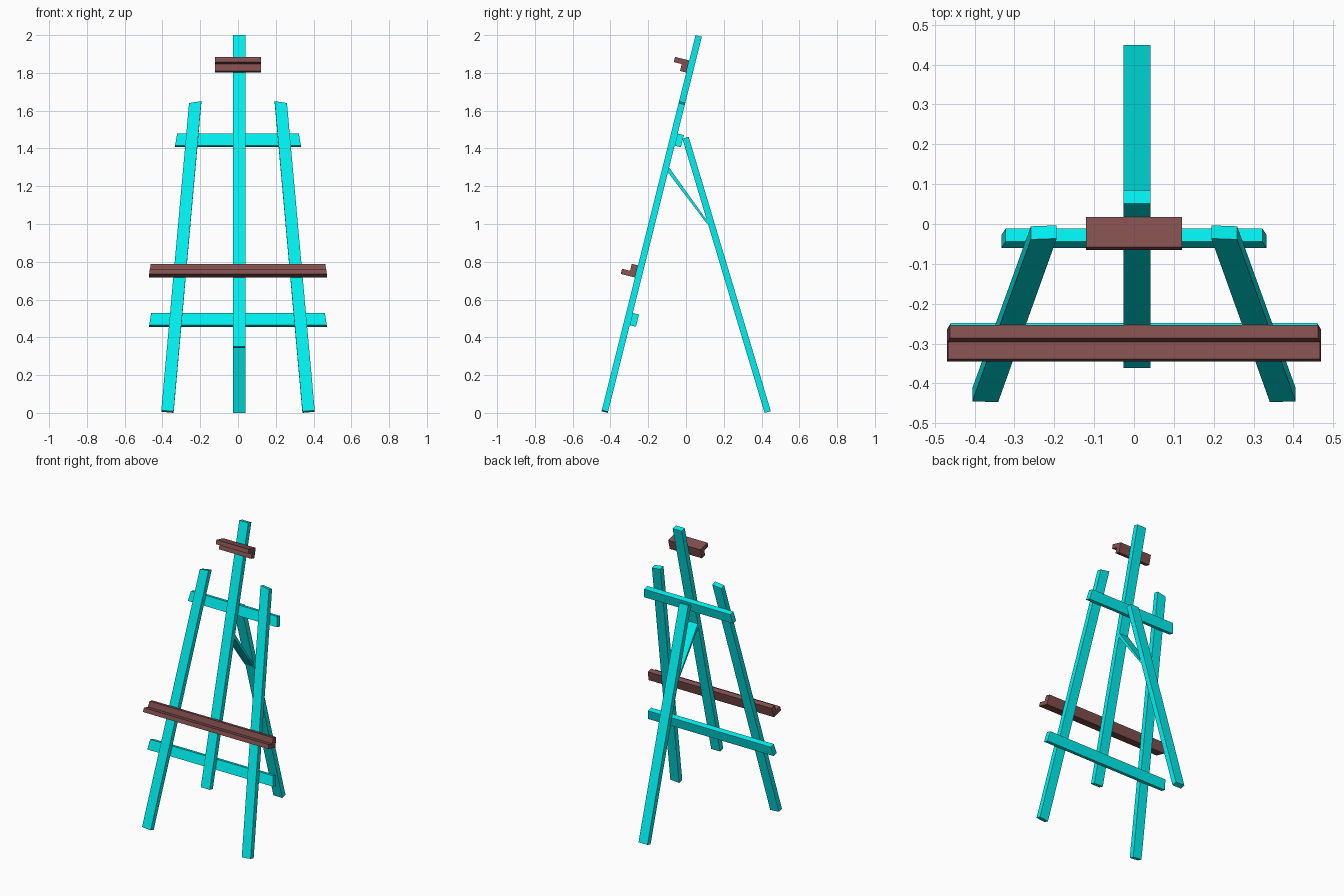
import bpy, bmesh, math
from mathutils import Vector

if "Cube" in bpy.data.objects:
    bpy.data.objects.remove(bpy.data.objects["Cube"])

LEAN = math.atan(0.25)
S, C = math.sin(LEAN), math.cos(LEAN)
Y0 = -0.449       # front plane of the frame at floor level
T = 0.034         # board thickness
MAST_X = (-0.026, 0.041)


def material(name, color):
    m = bpy.data.materials.new(name)
    m.diffuse_color = color
    m.use_nodes = True
    m.node_tree.nodes["Principled BSDF"].inputs["Base Color"].default_value = m.diffuse_color
    return m


TEAL = material("cyan_paint", (0.0, 0.88, 0.88, 1))
BROWN = material("brown_wood", (0.23, 0.08, 0.08, 1))


def lean(x, u, n):
    """Frame coordinates: u up along the lean, n out of the front face."""
    return Vector((x, Y0 + u * S - n * C, u * C + n * S))


def prism(name, ring_a, ring_b, mat):
    """Solid between two matching outlines."""
    bm = bmesh.new()
    a = [bm.verts.new(p) for p in ring_a]
    b = [bm.verts.new(p) for p in ring_b]
    bm.faces.new(a)
    bm.faces.new(b[::-1])
    for i in range(len(a)):
        j = (i + 1) % len(a)
        bm.faces.new((a[j], a[i], b[i], b[j]))
    bmesh.ops.recalc_face_normals(bm, faces=bm.faces)
    me = bpy.data.meshes.new(name)
    bm.to_mesh(me)
    bm.free()
    me.materials.append(mat)
    ob = bpy.data.objects.new(name, me)
    bpy.context.collection.objects.link(ob)
    return ob


def board(name, outline, n0, n1):
    """Board lying in the leaning frame, outline given as (x, u)."""
    return prism(name, [lean(x, u, n0) for x, u in outline],
                 [lean(x, u, n1) for x, u in outline], TEAL)


def side_board(name, outline):
    """Board as wide as the mast, outline given as (y, z)."""
    return prism(name, *[[(x, y, z) for y, z in outline] for x in MAST_X], TEAL)


def rail(name, profile, u0, half_low, taper):
    """L-shaped rail across the front, profile given as (n, height)."""
    rings = [[lean(s * (half_low - taper * h), u0 + h, n) for n, h in profile]
             for s in (-1, 1)]
    return prism(name, *rings, BROWN)


# Splayed front legs
for side, s in (("left", -1), ("right", 1)):
    board("front_leg_" + side,
          [(s * 0.341, 0.0085), (s * 0.406, 0.0145),
           (s * 0.259, 1.691), (s * 0.194, 1.701)], -T, 0)

# Centre mast
x0, x1 = MAST_X
board("mast", [(x0, 0.363), (x1, 0.363), (x1, 2.0616), (x0, 2.0616)], -T, 0)

# Cross bars behind the legs, ends cut parallel to the legs
for name, u0, low, top in (("upper_crossbar", 1.467, 0.333, 0.322),
                           ("lower_crossbar", 0.487, 0.470, 0.460)):
    board(name, [(-low, u0), (low, u0), (top, u0 + 0.066), (-top, u0 + 0.066)],
          -2 * T, -T)

# Rear leg and its brace
side_board("rear_leg", [(0.416, 0.0), (0.449, 0.009), (0.014, 1.462), (-0.019, 1.452)])
side_board("rear_brace", [(-0.096, 1.308), (-0.102, 1.282), (0.110, 1.003), (0.122, 1.003)])

# Canvas tray and top clamp (the same L, flipped)
ell = [(0, 0), (0.078, 0), (0.078, 0.028), (T, 0.028), (T, 0.066), (0, 0.066)]
rail("canvas_tray", ell, 0.739, 0.470, 0.12)
rail("top_clamp", [(n, 0.067 - h) for n, h in ell], 1.856, 0.121, 0.0)
